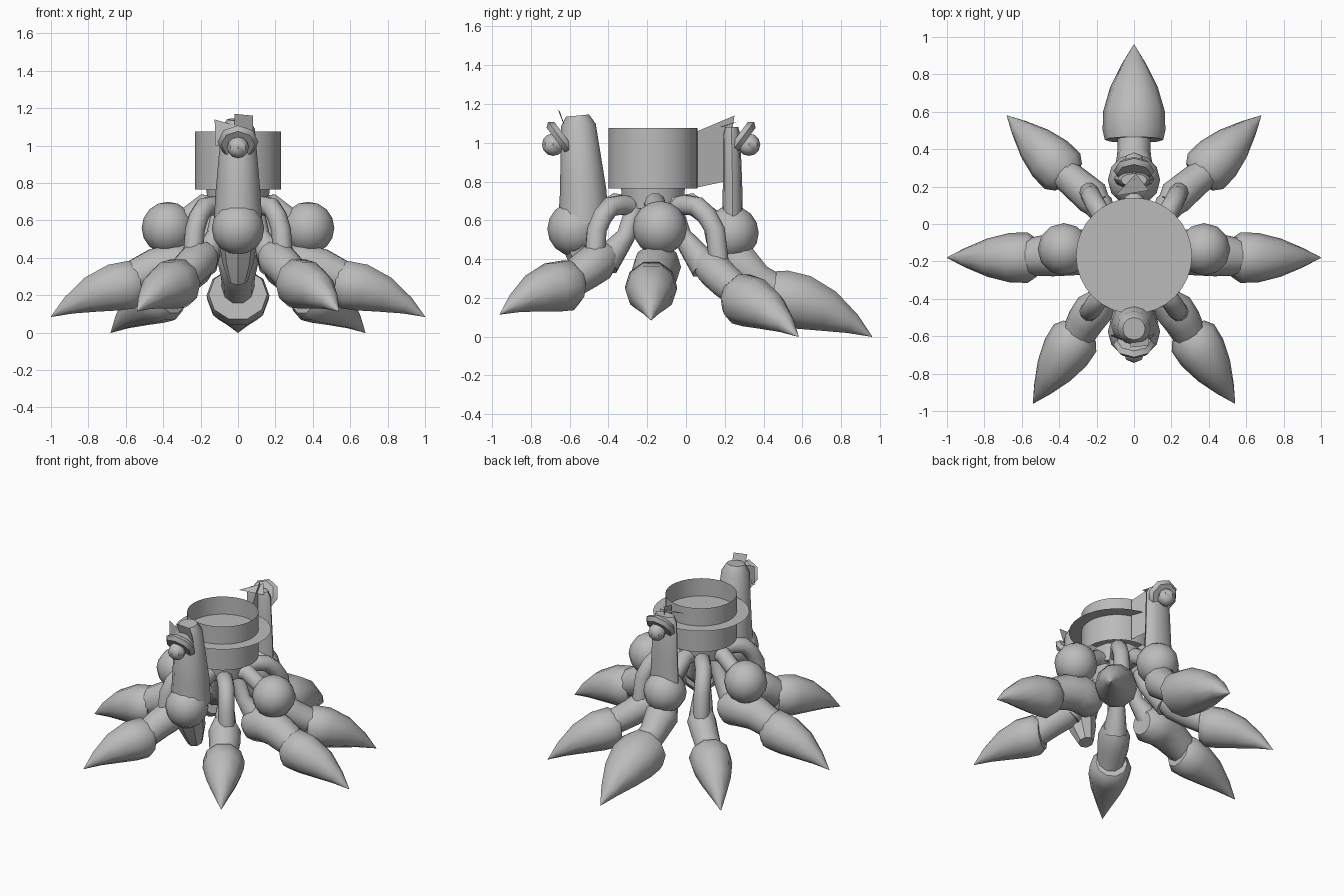
import bpy, bmesh, math
from mathutils import Vector

cube = bpy.data.objects.get("Cube")
if cube:
    bpy.data.objects.remove(cube, do_unlink=True)

grey = bpy.data.materials.new("stone grey")
grey.use_nodes = True
GREY = (0.5, 0.5, 0.5, 1)
grey.diffuse_color = GREY
grey.node_tree.nodes["Principled BSDF"].inputs["Base Color"].default_value = GREY


def finish(name, bm, angle=40):
    bmesh.ops.recalc_face_normals(bm, faces=bm.faces)
    mesh = bpy.data.meshes.new(name)
    bm.to_mesh(mesh)
    bm.free()
    mesh.materials.append(grey)
    ob = bpy.data.objects.new(name, mesh)
    bpy.context.collection.objects.link(ob)
    bpy.ops.object.select_all(action='DESELECT')
    bpy.context.view_layer.objects.active = ob
    ob.select_set(True)
    bpy.ops.object.shade_smooth_by_angle(angle=math.radians(angle))


def loft(name, path, radii, sides=10, squash=1.0):
    """Round tube through the path with a radius at each point."""
    path = [Vector(p) for p in path]
    bm, rings = bmesh.new(), []
    span = path[-1] - path[0]
    # one sideways axis for the whole tube, so it never twists
    u = Vector((span.y, -span.x, 0))
    u = u.normalized() if u.length > 0.03 else Vector((1, 0, 0))
    for i, p in enumerate(path):
        along = (path[min(i + 1, len(path) - 1)] - path[max(i - 1, 0)]).normalized()
        v = u.cross(along).normalized()
        ring = []
        for k in range(sides):
            a = math.tau * k / sides
            ring.append(bm.verts.new(p + radii[i] * (u * math.cos(a) + v * math.sin(a) * squash)))
        rings.append(ring)
    for a, b in zip(rings, rings[1:]):
        for k in range(sides):
            n = (k + 1) % sides
            bm.faces.new((a[k], a[n], b[n], b[k]))
    bm.faces.new(rings[0])
    bm.faces.new(rings[-1])
    finish(name, bm)


def ball(name, centre, r, u=12, v=8):
    bm = bmesh.new()
    bmesh.ops.create_uvsphere(bm, u_segments=u, v_segments=v, radius=r)
    bmesh.ops.translate(bm, verts=bm.verts, vec=centre)
    finish(name, bm)


def plate(name, points):
    """Flat blade."""
    bm = bmesh.new()
    bm.faces.new([bm.verts.new(p) for p in points])
    finish(name, bm)


def claw(name, base, tip, r, blunt=0.75, squash=1.0):
    """Fat pointed foot, arched upward."""
    base, tip = Vector(base), Vector(tip)
    path = []
    for t in (0, 0.1, 0.3, 0.55, 0.8, 1):
        path.append(base.lerp(tip, t) + Vector((0, 0, 0.16 * t * (1 - t))))
    loft(name, path, [r * k for k in (blunt, 1, 0.98, 0.76, 0.38, 0.01)], 10, squash)


# Open drum with a wide collar disc
CY = -0.17
bm = bmesh.new()
bmesh.ops.create_cone(bm, segments=32, radius1=0.23, radius2=0.23, depth=0.31)
bmesh.ops.translate(bm, verts=bm.verts, vec=(0, CY, 0.92))
finish("drum", bm)
bm = bmesh.new()
bmesh.ops.create_circle(bm, cap_ends=True, segments=32, radius=0.31)
bmesh.ops.translate(bm, verts=bm.verts, vec=(0, CY, 0.95))
finish("collar_disc", bm)
loft("hub", [(0, CY, 0.66), (0, CY, 0.78)], [0.16, 0.17], 14)

# Paired legs
for s, side in ((1, "left"), (-1, "right")):
    def m(*pts):
        return [(s * x, y, z) for x, y, z in pts]

    # front diagonal leg
    loft(side + "_front_pipe", m((0.06, -0.25, 0.66), (0.13, -0.33, 0.68), (0.18, -0.39, 0.67),
         (0.21, -0.43, 0.62), (0.23, -0.46, 0.55), (0.24, -0.47, 0.42)), [0.053] * 6)
    loft(side + "_front_strand", m((0.08, -0.25, 0.7), (0.12, -0.31, 0.52), (0.19, -0.42, 0.38)),
         [0.05, 0.05, 0.08])
    loft(side + "_front_knee", m((0.17, -0.4, 0.42), (0.21, -0.45, 0.39), (0.26, -0.52, 0.34),
         (0.32, -0.63, 0.26)), [0.075, 0.105, 0.1, 0.085])
    claw(side + "_front_claw", *m((0.29, -0.57, 0.265), (0.54, -0.96, 0.115)), 0.135)

    # back diagonal leg
    loft(side + "_back_pipe", m((0.06, -0.09, 0.66), (0.13, 0.0, 0.68), (0.18, 0.06, 0.67),
         (0.21, 0.11, 0.62), (0.23, 0.15, 0.55), (0.24, 0.17, 0.38)), [0.053] * 6)
    loft(side + "_back_strand", m((0.08, -0.08, 0.7), (0.12, -0.02, 0.52), (0.19, 0.1, 0.36)),
         [0.05, 0.05, 0.08])
    loft(side + "_back_knee", m((0.18, 0.09, 0.39), (0.22, 0.14, 0.35), (0.29, 0.2, 0.29),
         (0.42, 0.31, 0.2)), [0.07, 0.095, 0.09, 0.08])
    claw(side + "_back_claw", *m((0.35, 0.25, 0.2), (0.68, 0.58, 0)), 0.135)

    # side leg with shoulder ball
    loft(side + "_side_pipe", m((0.06, CY, 0.67), (0.18, -0.16, 0.69), (0.32, -0.14, 0.58)),
         [0.05, 0.055, 0.055])
    ball(side + "_shoulder", (s * 0.375, -0.135, 0.56), 0.14)
    loft(side + "_side_strand", m((0.1, CY, 0.68), (0.16, CY, 0.5), (0.26, -0.15, 0.38)),
         [0.05, 0.05, 0.08])
    loft(side + "_side_knee", m((0.19, -0.15, 0.34), (0.24, -0.15, 0.345), (0.34, -0.15, 0.36),
         (0.44, -0.165, 0.34), (0.6, -0.18, 0.27)), [0.08, 0.12, 0.125, 0.115, 0.095])
    claw(side + "_side_claw", *m((0.52, -0.18, 0.26), (1, -0.18, 0.085)), 0.135)

# Front post on its ball, with a tapered tail below
ball("front_ball", (0, -0.575, 0.555), 0.14)
loft("front_post", [(0, -0.53, 0.58), (0, -0.53, 0.75), (0, -0.555, 1.09), (0, -0.56, 1.14)],
     [0.13, 0.12, 0.09, 0.06], 12)
loft("front_pipe", [(0, -0.24, 0.67), (0, -0.36, 0.69), (0, -0.5, 0.6)], [0.05, 0.055, 0.055])
loft("front_tail", [(0, -0.54, 0.48), (0, -0.51, 0.38), (0, -0.48, 0.27)], [0.1, 0.085, 0.05], 8)

# Back post on its ball, with the largest claw
ball("back_ball", (0, 0.235, 0.535), 0.14)
loft("back_post", [(0, 0.24, 0.56), (0, 0.24, 0.78), (0, 0.235, 1.04), (0, 0.235, 1.08)],
     [0.11, 0.1, 0.09, 0.07], 12, 0.5)
loft("back_pipe", [(0, -0.1, 0.67), (0, 0.02, 0.69), (0, 0.17, 0.58)], [0.05, 0.055, 0.055])
loft("back_knee", [(0, 0.2, 0.46), (0, 0.27, 0.38), (0, 0.37, 0.29), (0, 0.52, 0.21)],
     [0.07, 0.11, 0.09, 0.085])
claw("back_claw", (0, 0.45, 0.205), (0, 0.96, 0), 0.168, 0.93, 0.9)

# Knobs set in tilted cups on the posts
for name, y, d in (("front", -0.645, -1), ("back", 0.285, 1)):
    loft(name + "_knob_cup", [(0, y - d * 0.02, 1.035), (0, y, 1.02), (0, y + d * 0.02, 1.005)],
         [0.09, 0.11, 0.09], 8)
    ball(name + "_knob", (0, y + d * 0.04, 0.99), 0.058, 8, 6)

# Loose blades at the post tops
plate("front_top_blade", [(-0.02, -0.61, 1.04), (0.08, -0.61, 1.04), (0.08, -0.65, 1.16), (-0.02, -0.66, 1.17)])
plate("front_side_blade", [(-0.12, -0.6, 1.0), (-0.02, -0.64, 1.0), (-0.02, -0.63, 1.11), (-0.125, -0.59, 1.14)])
plate("back_large_blade", [(0.07, 0.06, 0.77), (0.07, 0.06, 1.06), (0.0, 0.25, 1.14), (0.02, 0.2, 0.8)])
plate("back_top_blade", [(-0.1, 0.15, 1.08), (0.08, 0.18, 1.08), (0.01, 0.27, 1.11)])
